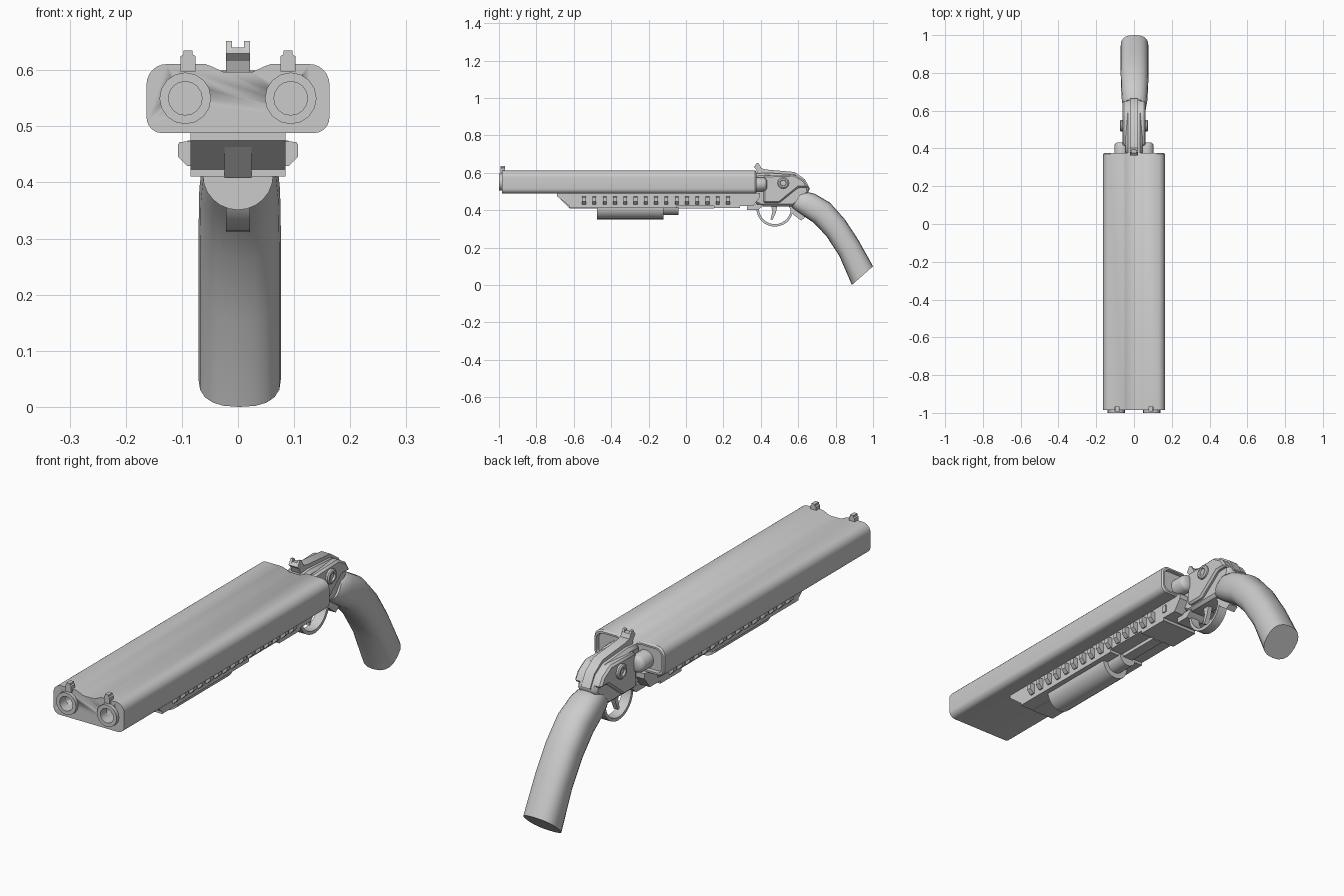
import bpy, bmesh, math
from mathutils import Vector

if "Cube" in bpy.data.objects:
    bpy.data.objects.remove(bpy.data.objects["Cube"])


def finish(name, bm, smooth=35, bevel=0.0):
    bmesh.ops.recalc_face_normals(bm, faces=bm.faces)
    me = bpy.data.meshes.new(name)
    bm.to_mesh(me)
    bm.free()
    ob = bpy.data.objects.new(name, me)
    bpy.context.collection.objects.link(ob)
    bpy.ops.object.select_all(action='DESELECT')
    ob.select_set(True)
    bpy.context.view_layer.objects.active = ob
    if bevel:
        m = ob.modifiers.new("Bevel", 'BEVEL')
        m.width, m.segments, m.limit_method = bevel, 1, 'ANGLE'
        bpy.ops.object.modifier_apply(modifier=m.name)
    bpy.ops.object.shade_smooth_by_angle(angle=math.radians(smooth))
    return ob


def loft(bm, rings, caps=True):
    vs = [[bm.verts.new(p) for p in r] for r in rings]
    n = len(vs[0])
    for a, b in zip(vs, vs[1:]):
        for i in range(n):
            bm.faces.new((a[i], a[(i + 1) % n], b[(i + 1) % n], b[i]))
    if caps:
        bm.faces.new(vs[0])
        bm.faces.new(vs[-1])


def side_prism(bm, pts, x0, x1):
    """Extrude a (y, z) profile across x."""
    loft(bm, [[(x, y, z) for y, z in pts] for x in (x0, x1)])


def long_prism(bm, pts, y0, y1):
    """Extrude an (x, z) profile along y."""
    loft(bm, [[(x, y, z) for x, z in pts] for y in (y0, y1)])


def rect(a0, a1, b0, b1):
    return [(a0, b0), (a1, b0), (a1, b1), (a0, b1)]


def circle(cx, cz, r, n=16, a0=0, a1=360):
    full = a1 - a0 == 360
    k = n if full else n + 1
    return [(cx + r * math.cos(math.radians(a0 + (a1 - a0) * i / n)),
             cz + r * math.sin(math.radians(a0 + (a1 - a0) * i / n))) for i in range(k)]


def turned(bm, cx, cz, prof, axis='y', n=16):
    """Rings of (position, radius) along y or x; centre is in the other two axes."""
    rings = []
    for t, r in prof:
        c = circle(cx, cz, r, n)
        rings.append([(a, t, b) if axis == 'y' else (t, a, b) for a, b in c])
    loft(bm, rings)


# Barrel shroud: one wide rounded section with a shallow valley on top
half = [(0.135, 0.488)] + circle(0.135, 0.516, 0.028, 5, -72, 0) \
    + circle(0.127, 0.575, 0.036, 6, 0, 90) + [(0.058, 0.611), (0.045, 0.606), (0.026, 0.597)]
section = half + [(-x, z) for x, z in reversed(half)]


def scaled(s, y):
    return [(x * (1 - s / 0.163), y, 0.55 + (z - 0.55) * (1 - s / 0.061)) for x, z in section]


bm = bmesh.new()
loft(bm, [scaled(0, -0.985), scaled(0, 0.37), scaled(0.005, 0.377),
          scaled(0.012, 0.377), scaled(0.014, 0.362)])
shroud = finish("barrel_shroud", bm)

# Bores cut into the shroud
bm = bmesh.new()
for s in (-1, 1):
    turned(bm, s * 0.094, 0.55, [(-1.05, 0.031), (-0.7, 0.031)])
cutter = finish("bore_cutter", bm)
cutter.hide_render = True
bpy.context.view_layer.objects.active = shroud
m = shroud.modifiers.new("Bores", 'BOOLEAN')
m.operation, m.solver, m.object = 'DIFFERENCE', 'EXACT', cutter
bpy.ops.object.modifier_apply(modifier=m.name)
bpy.data.objects.remove(cutter)

# Muzzle rings
bm = bmesh.new()
for s in (-1, 1):
    prof = [(-0.98, 0.046), (-1.0, 0.046), (-1.0, 0.030), (-0.96, 0.030)]
    loft(bm, [[(x, y, z) for x, z in circle(s * 0.094, 0.55, r)] for y, r in prof], caps=False)
finish("muzzle_rings", bm)

# Front sights
bm = bmesh.new()
for s in (-1, 1):
    c = s * 0.089
    long_prism(bm, [(c - .0135, .598), (c + .0135, .598), (c + .0135, .625), (c + .008, .628),
                    (c + .008, .635), (c - .008, .635), (c - .008, .628), (c - .0135, .625)],
               -0.993, -0.967)
finish("front_sights", bm)

# Fore-end
bm = bmesh.new()
side_prism(bm, [(-0.69, 0.492), (-0.69, 0.475), (-0.625, 0.423), (0.36, 0.423),
                (0.395, 0.47), (0.395, 0.492)], -0.085, 0.085)
finish("fore_end", bm)

# Fore-end underside plates and centre rail
bm = bmesh.new()
side_prism(bm, rect(-0.622, -0.05, 0.411, 0.425), -0.085, 0.085)
side_prism(bm, rect(0.15, 0.29, 0.411, 0.425), -0.085, 0.085)
side_prism(bm, [(-0.69, 0.478), (-0.62, 0.408), (0.15, 0.408), (0.15, 0.43), (-0.6, 0.43)],
           -0.024, 0.024)
side_prism(bm, [(0.325, 0.43), (0.325, 0.40), (0.385, 0.40), (0.42, 0.43)], -0.04, 0.04)
finish("underside_plates", bm)

# Gripping ribs along both sides of the fore-end
bm = bmesh.new()
for i in range(15):
    y = -0.545 + i * 0.055
    for s in (-1, 1):
        long_prism(bm, [(s * .08, .474), (s * .104, .472), (s * .107, .468), (s * .107, .446),
                        (s * .09, .429), (s * .08, .429)], y - 0.01, y + 0.01)
for s in (-1, 1):
    side_prism(bm, rect(0.29, 0.31, 0.445, 0.475), s * 0.08, s * 0.09)
finish("side_ribs", bm)

# Half-round handguard tube underneath
bm = bmesh.new()
long_prism(bm, [(-.062, .424)] + circle(0, .414, .063, 12, 180, 360) + [(.062, .424)], -0.475, -0.12)
long_prism(bm, circle(0, .416, .041, 10, 180, 360), -0.12, -0.04)
finish("under_tube", bm)

# Breech lugs bulging behind the shroud
bm = bmesh.new()
for s in (-1, 1):
    turned(bm, s * 0.067, 0.538, [(0.355, .037), (0.415, .037), (0.425, .033), (0.432, .022)])
finish("breech_lugs", bm, 40)

# Receiver body
bm = bmesh.new()
side_prism(bm, [(0.365, 0.594), (0.365, 0.44), (0.40, 0.42), (0.575, 0.42), (0.66, 0.495),
                (0.655, 0.52), (0.63, 0.56), (0.58, 0.59), (0.43, 0.60)], -0.045, 0.045)
finish("receiver", bm, bevel=0.012)

# Side plates and rear cheeks on the receiver
bm = bmesh.new()
plate = [(0.415, 0.585), (0.415, 0.437), (0.497, 0.437), (0.60, 0.52), (0.655, 0.52),
         (0.63, 0.56), (0.58, 0.59)]
side_prism(bm, plate, -0.062, 0.062)
finish("receiver_side_plates", bm, bevel=0.008)

# Top ridge with the overhanging notched rear sight
bm = bmesh.new()
side_prism(bm, [(0.385, 0.59), (0.375, 0.618), (0.40, 0.624), (0.43, 0.617), (0.58, 0.604),
                (0.635, 0.566), (0.664, 0.513), (0.64, 0.50), (0.57, 0.57)], -0.021, 0.021)
side_prism(bm, [(0.376, 0.616), (0.362, 0.63), (0.375, 0.641), (0.395, 0.64), (0.405, 0.62)],
           -0.021, 0.021)
for s in (-1, 1):
    side_prism(bm, [(0.366, 0.632), (0.378, 0.652), (0.388, 0.65), (0.398, 0.632)],
               s * 0.011, s * 0.021)
finish("rear_sight_ridge", bm)

# Pivot screws
bm = bmesh.new()
for s in (-1, 1):
    turned(bm, 0.52, 0.545, [(s * .05, .031), (s * .07, .031), (s * .075, .025), (s * .075, .017),
                             (s * .067, .015)], 'x', 12)
finish("pivot_screws", bm)

# Trigger guard: a flat strip swept under the receiver
bm = bmesh.new()
arc = [(0.475 + 0.098 * math.cos(a), 0.408 + 0.096 * math.sin(a), a)
       for a in [math.radians(175 + 195 * i / 16) for i in range(17)]]
rings = []
for y, z, a in arc:
    dy, dz = 0.013 * math.cos(a), 0.013 * math.sin(a)
    rings.append([(-.021, y, z), (.021, y, z), (.021, y - dy, z - dz), (-.021, y - dy, z - dz)])
loft(bm, rings)
finish("trigger_guard", bm)

# Trigger
bm = bmesh.new()
side_prism(bm, [(0.455, 0.43), (0.462, 0.39), (0.452, 0.35), (0.462, 0.347), (0.48, 0.385),
                (0.49, 0.43)], -0.01, 0.01)
finish("trigger", bm)

# Lower tang that braces the grip
bm = bmesh.new()
side_prism(bm, [(0.545, 0.43), (0.575, 0.375), (0.615, 0.345), (0.635, 0.36), (0.63, 0.45)],
           -0.021, 0.021)
finish("lower_tang", bm)

# Curved pistol grip: rounded sections between its lower and upper edges
spans = [(.565, .415, .62, .495, .052), (.58, .402, .643, .499, .06), (.61, .38, .69, .487, .067),
         (.68, .335, .77, .44, .072), (.75, .262, .85, .35, .0735), (.82, .155, .92, .243, .0735),
         (.887, 0, 1.0, .10, .0735)]
bm = bmesh.new()
rings = []
for y0, z0, y1, z1, w in spans:
    lo, hi = Vector((0.003, y0, z0)), Vector((0.003, y1, z1))
    ring = []
    for i in range(20):
        a = 2 * math.pi * i / 20
        c, s = math.cos(a), math.sin(a)
        c, s = (math.copysign(abs(v) ** 0.8, v) for v in (c, s))
        ring.append((lo + hi) / 2 + (hi - lo) / 2 * s + Vector((w * c, 0, 0)))
    rings.append(ring)
loft(bm, rings)
finish("pistol_grip", bm, 45)
